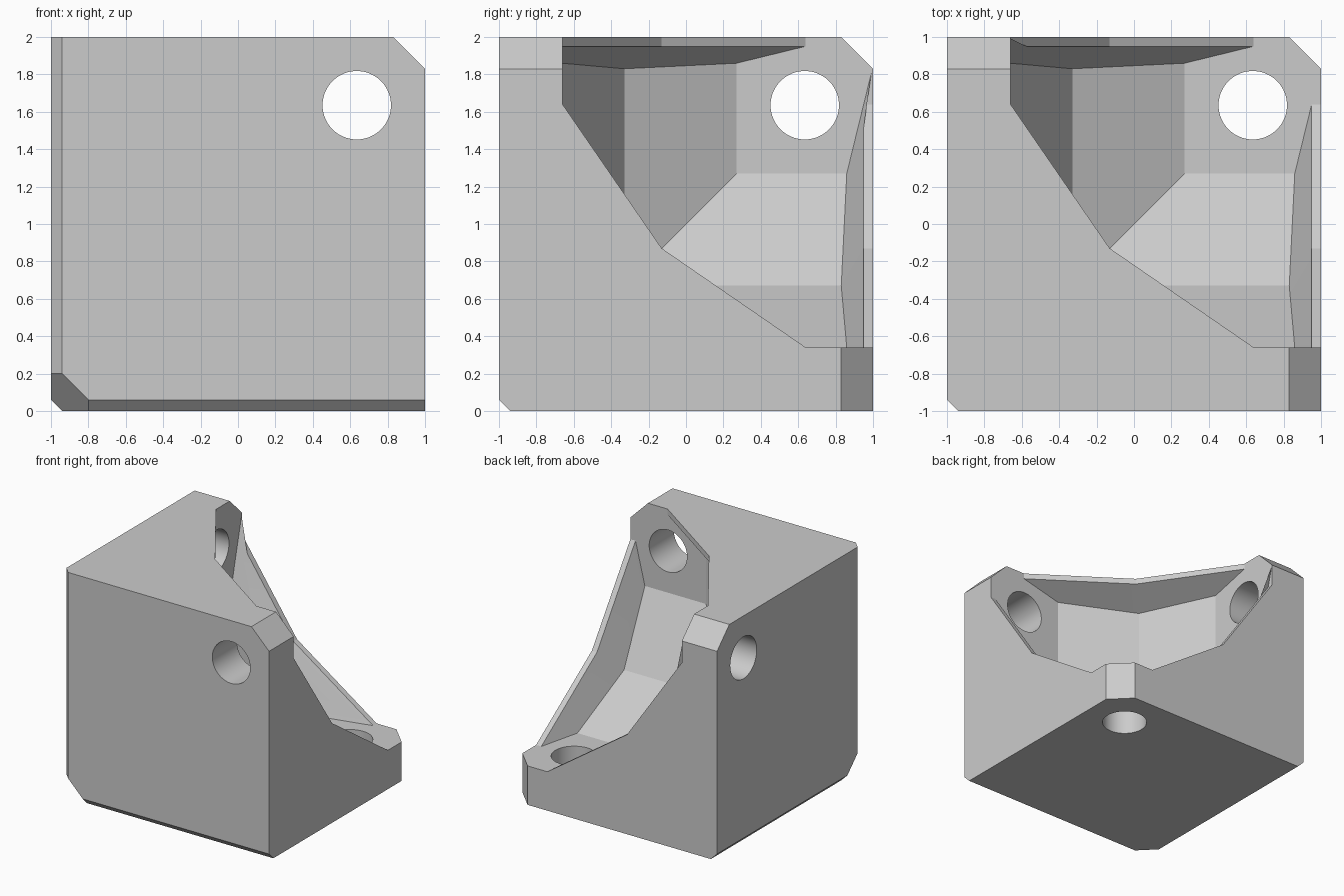
import bpy, bmesh, math
from mathutils import Vector, Matrix

cube = bpy.data.objects.get("Cube")
if cube:
    bpy.data.objects.remove(cube, do_unlink=True)

WALL = 0.34        # plate thickness
HOLE = 1.635       # hole centre along each plate
UNDER = 1.95       # underside of the thin rim

grey = bpy.data.materials.new("light grey")
grey.use_nodes = True
colour = (0.6, 0.6, 0.6, 1)
grey.diffuse_color = colour
grey.node_tree.nodes["Principled BSDF"].inputs["Base Color"].default_value = colour


def turn(p, k):
    """Cycle the axes k times about the block's corner diagonal."""
    p = tuple(p)
    return Vector(p[-k:] + p[:-k]) if k else Vector(p)


def swap(p):
    return (p[1], p[0], p[2])


def mirrored(planes):
    return planes + [[swap(p) for p in tri] for tri in planes]


def upright(a, b):
    """Plane along z through two plan points."""
    return [(*a, 0), (*b, 0), (*b, 1)]


def make_object(name, bm):
    bmesh.ops.recalc_face_normals(bm, faces=bm.faces)
    mesh = bpy.data.meshes.new(name)
    bm.to_mesh(mesh)
    bm.free()
    mesh.materials.append(grey)
    obj = bpy.data.objects.new(name, mesh)
    bpy.context.collection.objects.link(obj)
    return obj


def convex(name, size, planes, inside):
    """Box from the origin, trimmed to the side of each plane holding 'inside'."""
    bm = bmesh.new()
    bmesh.ops.create_cube(bm, size=size, matrix=Matrix.Translation([size / 2] * 3))
    for a, b, c in planes:
        n = (b - a).cross(c - a).normalized()
        if n.dot(Vector(inside) - a) > 0:
            n = -n
        cut = bmesh.ops.bisect_plane(bm, geom=bm.verts[:] + bm.edges[:] + bm.faces[:],
                                     plane_co=a, plane_no=n, clear_outer=True)
        rim = [e for e in bm.edges if e.is_boundary]
        if rim:
            bmesh.ops.holes_fill(bm, edges=rim, sides=0)
    return make_object(name, bm)


def around(planes, turns=(0, 1, 2)):
    return [[turn(p, k) for p in tri] for k in turns for tri in planes]


# Outer block: edge bevels, back corner bevel and clipped plate tips
block_planes = around([upright((0.06, 0), (0, 0.06)), upright((1.83, 2), (2, 1.83))])
block_planes += around([[(0.26, 0, 0), (0, 0.26, 0), (0, 0, 0.26)]], (0,))
bracket = convex("corner_bracket", 2, block_planes, (1, 1, 1))

# Inner hollow: plate faces, faceted fillets and sloping rim undersides
inner_wall = upright((WALL, 0), (WALL, 1))
fillet = upright((WALL, 1.27), (0.67, 0.67))
slope = [(WALL, 1.64, UNDER), (0.87, 0.87, UNDER), (0.67, 0.67, 1.83)]
hollow = convex("hollow_cutter", 2.4, around([inner_wall] + mirrored([fillet, slope])),
                (1.2, 1.2, 1.2))
cutters = [hollow]

# Rim openings and bolt holes, one per axis
rim_side = upright((WALL, 1.64), (0.87, 0.87))
opening = mirrored([inner_wall, rim_side]) + [[(0, 0, 1.9), (1, 0, 1.9), (0, 1, 1.9)]]
for k in range(3):
    cutters.append(convex("opening_cutter", 2.4, around(opening, (k,)),
                          turn((1.5, 1.5, 2.1), k)))
    bm = bmesh.new()
    bmesh.ops.create_cone(bm, cap_ends=True, segments=64, radius1=0.183, radius2=0.183,
                          depth=1, matrix=Matrix.Translation((HOLE, HOLE, 0.2)))
    for v in bm.verts:
        v.co = turn(v.co, k)
    cutters.append(make_object("hole_cutter", bm))

# Carve the block
bpy.ops.object.select_all(action='DESELECT')
bpy.context.view_layer.objects.active = bracket
bracket.select_set(True)
for cutter in cutters:
    cutter.hide_render = True
    mod = bracket.modifiers.new("carve", 'BOOLEAN')
    mod.operation = 'DIFFERENCE'
    mod.solver = 'EXACT'
    mod.object = cutter
    bpy.ops.object.modifier_apply(modifier=mod.name)
    bpy.data.objects.remove(cutter, do_unlink=True)

# Centre on the ground and keep facets sharp
bracket.data.transform(Matrix.Translation((-1, -1, 0)))
bpy.ops.object.shade_smooth_by_angle(angle=math.radians(10))
